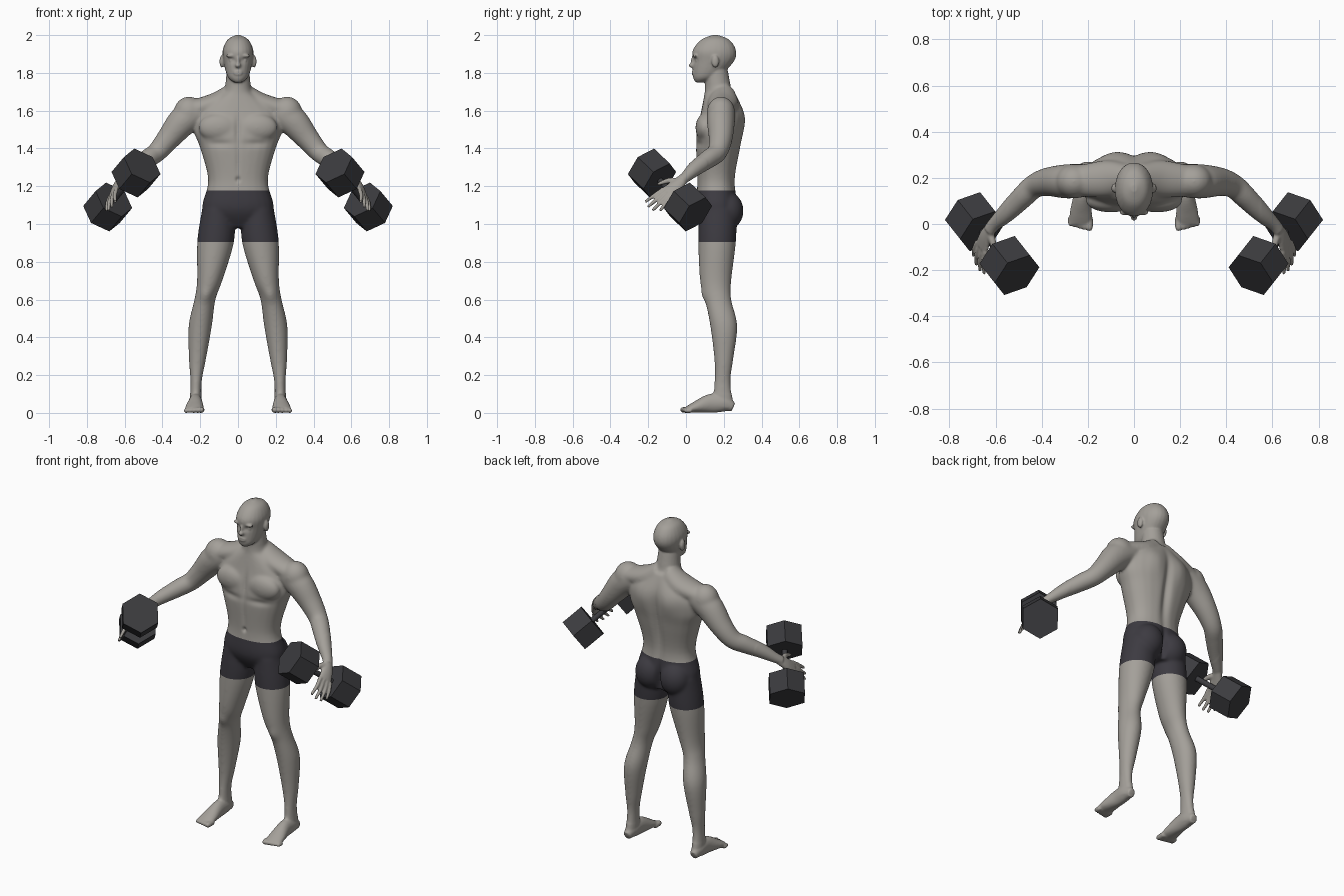
import bpy
import bmesh
import math
from mathutils import Vector, Matrix

if "Cube" in bpy.data.objects:
    bpy.data.objects.remove(bpy.data.objects["Cube"])

X, Y, Z = Matrix.Identity(3)


def material(name, red, green, blue):
    mat = bpy.data.materials.new(name)
    mat.use_nodes = True
    mat.diffuse_color = (red, green, blue, 1)
    shader = mat.node_tree.nodes["Principled BSDF"]
    shader.inputs["Base Color"].default_value = (red, green, blue, 1)
    return mat


def spline(stations, steps):
    """Catmull-Rom interpolation between stations."""
    last = len(stations) - 1
    points = []
    for i in range(last):
        before, start = stations[max(i - 1, 0)], stations[i]
        end, after = stations[i + 1], stations[min(i + 2, last)]
        into, out = (end - before) / 2, (after - start) / 2
        for k in range(steps):
            t = k / steps
            blend = t * t * (3 - 2 * t)
            points.append(start.lerp(end, blend) + into * t * (1 - t) ** 2 - out * t * t * (1 - t))
    return points + [stations[last]]


def loft(bm, stations, up=None, side=1, steps=5, segments=24, power=2.0):
    """Closed tube through (x, y, z, half width, half depth); rings lie flat without an up vector."""
    points = spline([Vector(s) for s in stations], steps)
    rings = []
    for i, point in enumerate(points):
        across, along = X, Y
        if up:
            ahead, behind = points[min(i + 1, len(points) - 1)], points[max(i - 1, 0)]
            heading = Vector((ahead - behind)[:3]).normalized()
            along = (up - heading * up.dot(heading)).normalized()
            across = along.cross(heading)
        ring = []
        for k in range(segments):
            angle = math.pi / 2 + math.tau * k / segments
            c, s = (math.copysign(abs(w) ** (2 / power), w) for w in (math.cos(angle), math.sin(angle)))
            co = Vector(point[:3]) + across * c * point[3] + along * s * point[4]
            ring.append(bm.verts.new((co.x * side, co.y, co.z)))
        rings.append(ring)
    for ring, following in zip(rings, rings[1:]):
        for k in range(segments):
            n = (k + 1) % segments
            bm.faces.new((ring[k], ring[n], following[n], following[k]))
    bm.faces.new(rings[0])
    bm.faces.new(rings[-1])


def trunk(bm, rows, power):
    """Upright loft on the centre plane from (y, z, half width, half depth)."""
    loft(bm, [(0, *row) for row in rows], power=power)


def blob(bm, centre, radii, side=1):
    x, y, z = centre
    place = Matrix.Translation((x * side, y, z)) @ Matrix.Diagonal((*radii, 1))
    bmesh.ops.create_uvsphere(bm, u_segments=24, v_segments=16, radius=1, matrix=place)


def finish(bm, name, materials):
    mesh = bpy.data.meshes.new(name)
    bm.to_mesh(mesh)
    bm.free()
    for mat in materials:
        mesh.materials.append(mat)
    ob = bpy.data.objects.new(name, mesh)
    bpy.context.collection.objects.link(ob)
    return ob


def relax(bm, verts, times):
    for _ in range(times):
        bmesh.ops.smooth_vert(bm, verts=verts, factor=.5, use_axis_x=True, use_axis_y=True, use_axis_z=True)


skin = material("skin grey", .37, .35, .32)
cloth = material("shorts charcoal", .046, .043, .053)
iron = material("dumbbell iron", .044, .044, .049)

# Dumbbell axis, shared with the hands that grip it
inner_weight, outer_weight = Vector((.54, -.18, 1.27)), Vector((.69, .01, 1.09))
grip = (outer_weight - inner_weight).normalized()

# Torso, neck and head
bm = bmesh.new()
trunk(bm, [(.18, .98, .12, .07), (.165, 1.08, .19, .11), (.16, 1.23, .158, .1), (.17, 1.4, .2, .118),
           (.18, 1.5, .235, .122), (.19, 1.6, .21, .11), (.18, 1.7, .07, .08)], 2.3)
trunk(bm, [(.18, 1.62, .1, .09), (.17, 1.72, .07, .07), (.16, 1.82, .06, .06)], 2)
trunk(bm, [(.075, 1.75, .022, .025), (.105, 1.78, .055, .068), (.145, 1.86, .077, .108),
           (.15, 1.92, .081, .114), (.155, 1.975, .056, .075), (.155, 2, .012, .015)], 2.1)
nose_tip, nose_bridge, lips = (0, .034, 1.84), (0, .038, 1.86), (0, .04, 1.8)
blob(bm, nose_tip, (.016, .02, .014))
blob(bm, nose_bridge, (.01, .014, .03))
blob(bm, lips, (.026, .012, .013))

for side in (1, -1):
    # Ear, brow and eye
    blob(bm, (.086, .155, 1.86), (.012, .02, .033), side)
    blob(bm, (.034, .05, 1.89), (.03, .014, .01), side)
    blob(bm, (.033, .052, 1.867), (.013, .01, .01), side)
    # Chest, shoulder, buttock and neck slope
    blob(bm, (.1, .1, 1.51), (.11, .05, .075), side)
    blob(bm, (.26, .185, 1.59), (.08, .075, .085), side)
    blob(bm, (.083, .22, 1.07), (.09, .085, .1), side)
    loft(bm, [(.02, .2, 1.69, .06, .06), (.12, .195, 1.64, .055, .08), (.26, .185, 1.6, .05, .065)], Y, side)
    # Leg from hip to heel
    loft(bm, [(.105, .17, 1.08, .085, .1), (.118, .165, .91, .098, .1), (.15, .157, .7, .067, .083),
              (.175, .17, .6, .056, .07), (.2, .2, .46, .062, .072), (.215, .2, .28, .045, .05),
              (.222, .193, .16, .03, .043), (.225, .195, .03, .033, .06)], side=side)
    # Foot and toes
    loft(bm, [(.225, .25, .03, .022, .024), (.225, .2, .05, .035, .045), (.225, .13, .05, .037, .05),
              (.23, .05, .03, .048, .03), (.234, 0, .016, .048, .015)], Z, side)
    for i in range(5):
        x, r, tip = .194 + .02 * i, .016 - .001 * i, .005 * i - .03
        loft(bm, [(x, .03, r, r, r), (x, tip + r, r, r, r), (x, tip, r, r / 2, r / 2)], Z, side, segments=12)
    # Arm from shoulder to wrist
    loft(bm, [(.2, .19, 1.6, .07, .07), (.285, .185, 1.55, .08, .075), (.37, .183, 1.45, .063, .063),
              (.43, .165, 1.38, .053, .053), (.48, .12, 1.345, .05, .05), (.55, .05, 1.295, .04, .042),
              (.605, 0, 1.25, .028, .03), (.63, -.03, 1.23, .022, .028)], Y, side)
    # Palm, spread fingers and thumb
    palm = Vector((.66, -.1, 1.165))
    loft(bm, [(.615, -.01, 1.24, .022, .027), (.643, -.055, 1.2, .019, .037), (*palm, .013, .043)], grip, side)
    reach = Vector((.014, -.09, -.08))
    for i in range(4):
        fan = grip * (i - 1.4)
        length = (.95, 1.05, 1, .8)[i]
        root = palm + fan * .023
        knuckle = root + (reach / 2 + X * .006 + fan * .006) * length
        tip = root + (reach + fan * .012) * length
        loft(bm, [(*root, .012, .012), (*knuckle, .011, .011), (*tip, .008, .008)], grip, side, segments=12)
    loft(bm, [(.625, -.04, 1.225, .018, .018), (.61, -.09, 1.23, .014, .015), (.606, -.15, 1.21, .008, .008)],
         Z, side, segments=12)

# Fuse the masses into one skin
bmesh.ops.recalc_face_normals(bm, faces=bm.faces)
masses = finish(bm, "body_masses", [])
fuse = masses.modifiers.new("fuse", "REMESH")
fuse.mode = "VOXEL"
fuse.voxel_size = .0056
bpy.context.view_layer.update()
fused = bpy.data.meshes.new_from_object(masses.evaluated_get(bpy.context.evaluated_depsgraph_get()))
bpy.data.objects.remove(masses)
bm = bmesh.new()
bm.from_mesh(fused)
relax(bm, [v for v in bm.verts if abs(v.co.x) < .55 and .1 < v.co.z < 1.74], 16)

# Sculpted folds: centre, radii and push along y, the same on both sides
folds = {
    "spine": ((0, .3, 1.38), (.024, .07, .2), -.022),
    "cleft": ((0, .28, 1.05), (.014, .07, .08), -.03),
    "breastbone": ((0, .05, 1.5), (.016, .05, .08), .012),
    "navel": ((0, .06, 1.235), (.01, .04, .012), .014),
    "belly line": ((0, .06, 1.33), (.012, .04, .09), .006),
    "chest crease": ((.1, .05, 1.425), (.07, .05, .018), .009),
    "shoulder blade": ((.09, .3, 1.55), (.06, .06, .08), .013),
    "kneecap": ((.17, .09, .62), (.035, .04, .035), -.01),
    "eye socket": ((.033, .035, 1.867), (.02, .03, .014), .009),
    "mouth": ((0, .03, 1.8), (.026, .03, .004), .007),
}
for v in bm.verts:
    if abs(v.co.x) < .3:
        spot = Vector((abs(v.co.x), v.co.y, v.co.z))
        for centre, radii, push in folds.values():
            distance = sum(((p - c) / r) ** 2 for p, c, r in zip(spot, centre, radii))
            v.co.y += push * math.exp(-distance)
relax(bm, bm.verts[:], 2)

# Shorts: cut clean hems and colour the faces between them
hem, waist = .905, 1.178
for height in (hem, waist):
    bmesh.ops.bisect_plane(bm, geom=bm.verts[:] + bm.edges[:] + bm.faces[:],
                           plane_co=Z * height, plane_no=Z)
for face in bm.faces:
    face.smooth = True
    middle = face.calc_center_median()
    face.material_index = int(hem < middle.z < waist and abs(middle.x) < .32)
finish(bm, "body", [skin, cloth])

# Hexagonal dumbbells
for side, name in ((1, "left_dumbbell"), (-1, "right_dumbbell")):
    bm = bmesh.new()
    for weight in (inner_weight, outer_weight):
        ends = (weight - grip * .066, weight + grip * .066)
        loft(bm, [(*end, .112, .112) for end in ends], Z, side, steps=1, segments=6)
    loft(bm, [(*end, .016, .016) for end in (inner_weight, outer_weight)], Z, side, steps=1, segments=16)
    bmesh.ops.recalc_face_normals(bm, faces=bm.faces)
    finish(bm, name, [iron])
